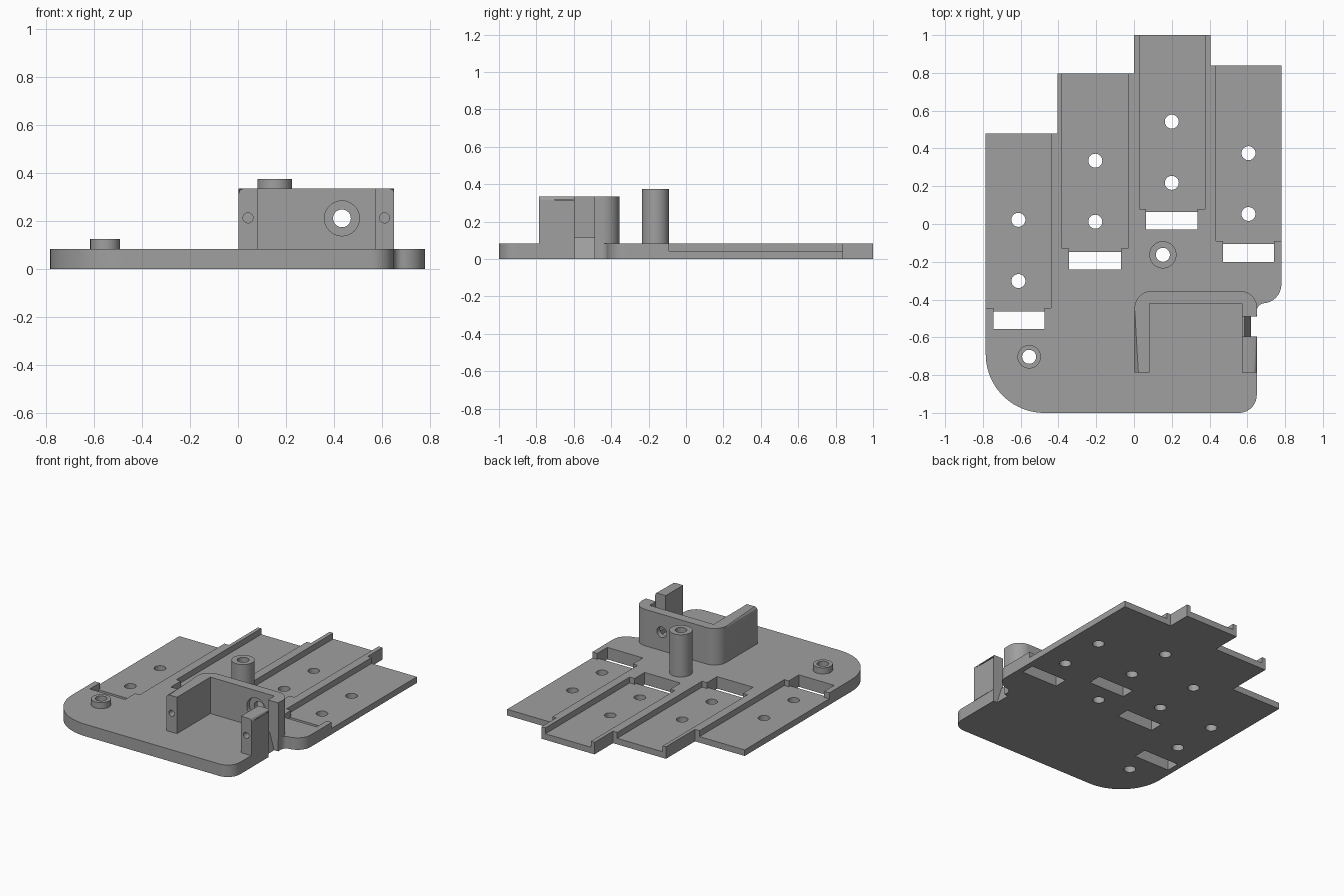
import bpy, bmesh, math
from mathutils import Matrix

if "Cube" in bpy.data.objects:
    bpy.data.objects.remove(bpy.data.objects["Cube"])

T = 0.083          # plate thickness
FLOOR = 0.042      # pocket floor height
WALL_TOP = 0.335   # housing height

grey = bpy.data.materials.new("plain grey")
grey.diffuse_color = (0.35, 0.35, 0.35, 1)
grey.use_nodes = True
grey.node_tree.nodes["Principled BSDF"].inputs["Base Color"].default_value = grey.diffuse_color


def arc(cx, cy, r, a0, a1, n=14):
    return [(cx + r * math.cos(math.radians(a0 + (a1 - a0) * i / n)),
             cy + r * math.sin(math.radians(a0 + (a1 - a0) * i / n))) for i in range(n + 1)]


def circle(cx, cy, r, n=40):
    return arc(cx, cy, r, 0, 360, n)[:-1]


def rect(x0, x1, y0, y1):
    return [(x0, y0), (x1, y0), (x1, y1), (x0, y1)]


def prism(name, pts, z0, z1, along_y=False, round_edges=0, radius=0.02):
    """Extrude a profile along z, or along -y; optionally round the first top edges."""
    bm = bmesh.new()
    low = [bm.verts.new((x, y, z0)) for x, y in pts]
    top = [bm.verts.new((x, y, z1)) for x, y in pts]
    n = len(pts)
    bm.faces.new(low[::-1])
    bm.faces.new(top)
    for i in range(n):
        j = (i + 1) % n
        bm.faces.new((low[i], low[j], top[j], top[i]))
    if round_edges:
        edges = [bm.edges.get((top[i], top[i + 1])) for i in range(round_edges)]
        bmesh.ops.bevel(bm, geom=edges, offset=radius, segments=5, profile=0.5, affect='EDGES')
    if along_y:
        bm.transform(Matrix.Rotation(math.pi / 2, 4, 'X'))
    bmesh.ops.recalc_face_normals(bm, faces=bm.faces)
    mesh = bpy.data.meshes.new(name)
    bm.to_mesh(mesh)
    bm.free()
    mesh.materials.append(grey)
    ob = bpy.data.objects.new(name, mesh)
    bpy.context.collection.objects.link(ob)
    return ob


def cut(ob, cutter):
    """Subtract the cutter and remove it."""
    bpy.context.view_layer.objects.active = ob
    mod = ob.modifiers.new("cut", 'BOOLEAN')
    mod.operation = 'DIFFERENCE'
    mod.solver = 'EXACT'
    mod.object = cutter
    bpy.ops.object.modifier_apply(modifier=mod.name)
    bpy.data.objects.remove(cutter)


def hole(ob, x, y, r=0.037):
    cut(ob, prism("hole_cutter", circle(x, y, r), -0.1, 0.6))


def cable_cutter():
    profile = [(0.623, -0.01), (0.7, -0.01), (0.7, 0.4), (0.55, 0.4), (0.55, 0.115), (0.585, 0.115)]
    return prism("cable_cutter", profile, 0.49, 0.595, along_y=True)


# Base plate with stepped back edge and rounded front corners
outline = (arc(-0.475, -0.69, 0.31, 180, 270, 24) + arc(0.555, -0.905, 0.095, 270, 360)
           + arc(0.69, -0.46, 0.04, 180, 90, 8) + arc(0.68, -0.32, 0.1, 270, 360)
           + [(0.78, 0.84), (0.405, 0.84), (0.405, 1.0), (0.0, 1.0), (0.0, 0.797),
              (-0.405, 0.797), (-0.405, 0.48), (-0.785, 0.48)])
plate = prism("base_plate", outline, 0, T)

# Four lanes: pocket x range, pocket front y, slot x range, hole x and two hole y
lanes = [(-0.9, -0.44, -0.445, -0.745, -0.475, -0.612, 0.022, -0.302),
         (-0.38, -0.032, -0.13, -0.345, -0.07, -0.205, 0.335, 0.012),
         (0.028, 0.375, 0.08, 0.063, 0.337, 0.2, 0.542, 0.218),
         (0.434, 0.9, -0.09, 0.47, 0.742, 0.606, 0.375, 0.053)]
for x0, x1, yf, s0, s1, hx, ha, hb in lanes:
    cut(plate, prism("pocket_cutter", rect(x0, x1, yf, 1.2), FLOOR, 0.2))
    cut(plate, prism("step_cutter", rect(s0, s1, yf - 0.06, yf + 0.05), FLOOR, 0.2))
    cut(plate, prism("slot_cutter", rect(s0, s1, yf - 0.11, yf - 0.017), -0.1, 0.2))
    hole(plate, hx, ha)
    hole(plate, hx, hb)
cut(plate, cable_cutter())

# Hollow posts
for name, x, y, r, top in [("short_post", -0.555, -0.703, 0.062, 0.125),
                           ("tall_post", 0.153, -0.163, 0.072, 0.375)]:
    post = prism(name, circle(x, y, r, 48), T, top)
    hole(post, x, y)
    hole(plate, x, y)

# U-shaped housing, open to the front, with rounded outer top edge
outer = ([(0.652, -0.785)] + arc(0.562, -0.445, 0.09, 0, 90)
         + arc(0.093, -0.445, 0.09, 90, 180) + [(0.003, -0.785)])
inner = [(0.083, -0.785), (0.083, -0.42), (0.572, -0.42), (0.572, -0.785)]
housing = prism("housing", outer + inner, T, WALL_TOP, round_edges=len(outer) - 1)
cut(housing, cable_cutter())

# Back wall hole with counterbore, and screw holes in the wall ends
cut(housing, prism("bore_cutter", circle(0.434, 0.211, 0.037), 0.3, 0.5, along_y=True))
cut(housing, prism("counterbore_cutter", circle(0.434, 0.211, 0.073), 0.39, 0.5, along_y=True))
for x in (0.042, 0.612):
    cut(housing, prism("screw_cutter", circle(x, 0.213, 0.021, 28), 0.66, 0.85, along_y=True))

# Smooth the round surfaces, keep edges sharp
bpy.ops.object.select_all(action='DESELECT')
for ob in bpy.context.collection.objects:
    ob.select_set(True)
    bpy.context.view_layer.objects.active = ob
bpy.ops.object.shade_smooth_by_angle(angle=math.radians(30))
